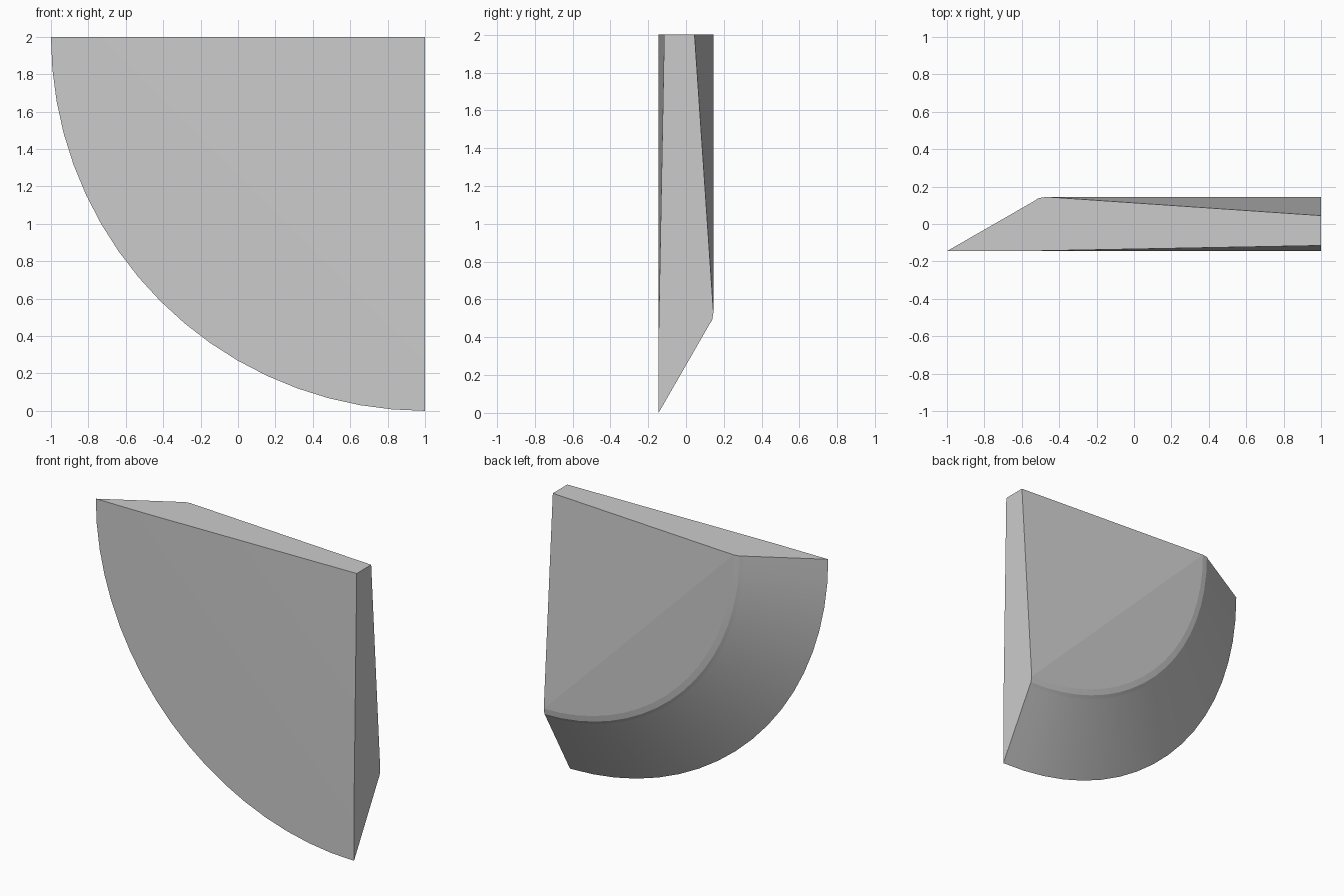
import bpy, bmesh, math

if "Cube" in bpy.data.objects:
    bpy.data.objects.remove(bpy.data.objects["Cube"])

SEGMENTS = 18
CORNER_X, CORNER_Z = 1.0, 2.0

bm = bmesh.new()


def point(radius, y, angle):
    """Point on the quarter disc, swept from the top edge to the right edge."""
    return bm.verts.new((CORNER_X - radius * math.cos(angle), y,
                         CORNER_Z - radius * math.sin(angle)))


# Rim section: sharp front edge, long bevel, small rounded shoulder
section = [(2.0, -0.145), (1.53, 0.125), (1.51, 0.138), (1.47, 0.145)]
angles = [math.pi / 2 * i / SEGMENTS for i in range(SEGMENTS + 1)]
rings = [[point(r, y, a) for a in angles] for r, y in section]

# Bevelled rim
for outer, inner in zip(rings, rings[1:]):
    for i in range(SEGMENTS):
        bm.faces.new((outer[i], outer[i + 1], inner[i + 1], inner[i]))

# Front: flat outer area and a shallow recessed corner triangle
front_corner = bm.verts.new((CORNER_X, -0.115, CORNER_Z))
front_top = point(1.6, -0.145, 0)
front_side = point(1.6, -0.145, math.pi / 2)
bm.faces.new([front_top] + rings[0] + [front_side])
bm.faces.new((front_corner, front_top, front_side))

# Back: flat segment and a sloping corner triangle
back_corner = bm.verts.new((CORNER_X, 0.045, CORNER_Z))
bm.faces.new(rings[-1])
bm.faces.new((back_corner, rings[-1][0], rings[-1][-1]))

# Straight top and right side walls
for end, chord in ((0, front_top), (-1, front_side)):
    bm.faces.new([front_corner, chord] + [ring[end] for ring in rings] + [back_corner])

bmesh.ops.recalc_face_normals(bm, faces=bm.faces)
mesh = bpy.data.meshes.new("quarter_disc")
bm.to_mesh(mesh)
bm.free()

grey = bpy.data.materials.new("light_grey")
grey.diffuse_color = (0.6, 0.6, 0.6, 1)
grey.use_nodes = True
grey.node_tree.nodes["Principled BSDF"].inputs["Base Color"].default_value = grey.diffuse_color
mesh.materials.append(grey)
wedge = bpy.data.objects.new("quarter_disc", mesh)
bpy.context.collection.objects.link(wedge)

# Soften the rim while keeping the crisp edges
bpy.context.view_layer.objects.active = wedge
wedge.select_set(True)
bpy.ops.object.shade_smooth_by_angle(angle=math.radians(3))
